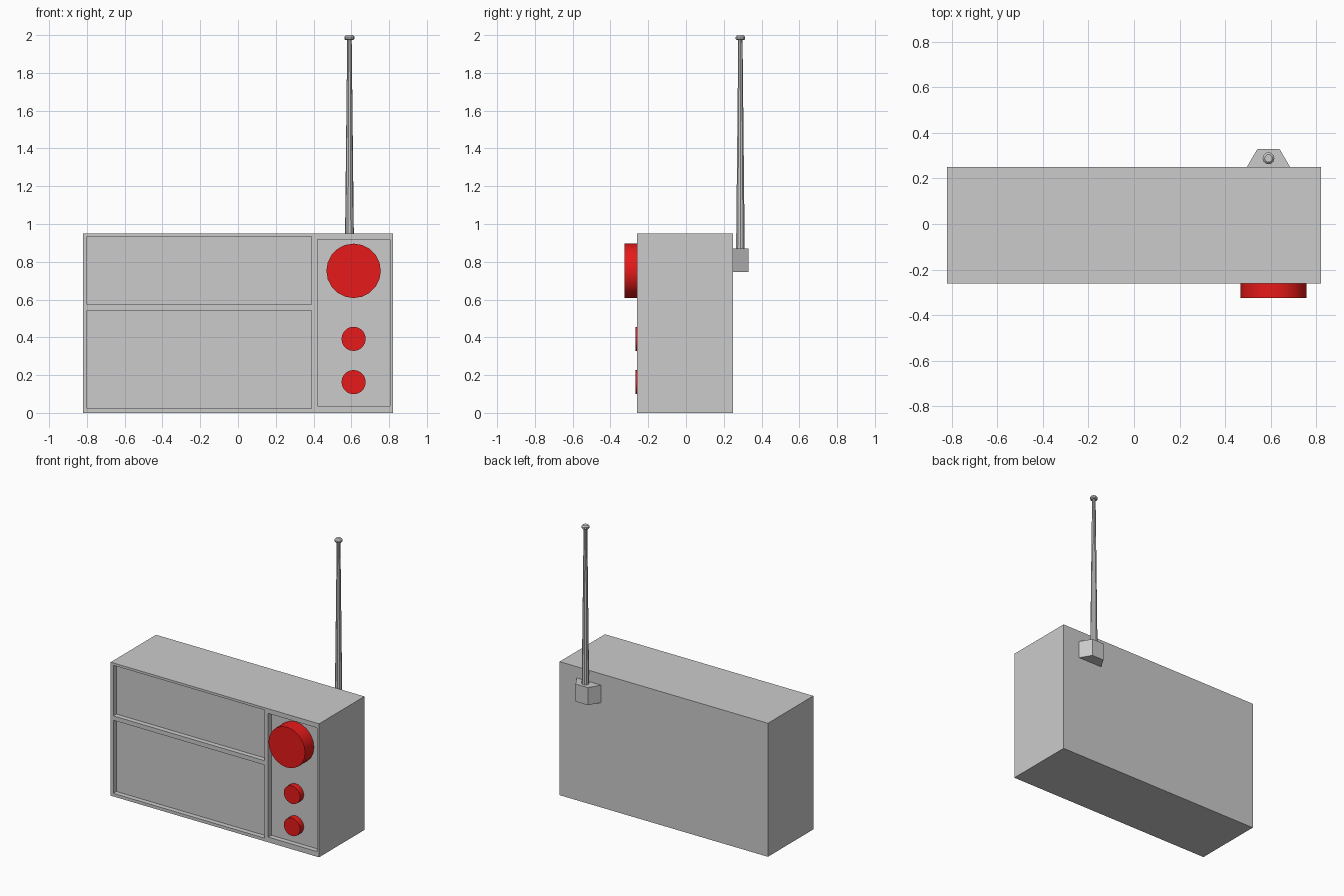
import bpy, bmesh, math

if "Cube" in bpy.data.objects:
    bpy.data.objects.remove(bpy.data.objects["Cube"])

FRONT, BACK, RECESS = -0.26, 0.25, -0.225


def make_object(name, bm, mat=None):
    bmesh.ops.recalc_face_normals(bm, faces=bm.faces)
    mesh = bpy.data.meshes.new(name)
    bm.to_mesh(mesh)
    bm.free()
    obj = bpy.data.objects.new(name, mesh)
    bpy.context.collection.objects.link(obj)
    if mat:
        mesh.materials.append(mat)
    return obj


def box(name, x0, x1, y0, y1, z0, z1):
    bm = bmesh.new()
    bmesh.ops.create_cube(bm, size=1)
    for v in bm.verts:
        v.co.x = x1 if v.co.x > 0 else x0
        v.co.y = y1 if v.co.y > 0 else y0
        v.co.z = z1 if v.co.z > 0 else z0
    return make_object(name, bm)


def smooth(obj, angle=40):
    bpy.ops.object.select_all(action='DESELECT')
    obj.select_set(True)
    bpy.context.view_layer.objects.active = obj
    bpy.ops.object.shade_smooth_by_angle(angle=math.radians(angle))


def knob(name, x, z, radius, y_front, sides, mat):
    bpy.ops.mesh.primitive_cylinder_add(
        vertices=sides, radius=radius, depth=RECESS - y_front,
        location=(x, (RECESS + y_front) / 2, z), rotation=(math.pi / 2, 0, 0))
    obj = bpy.context.object
    obj.name = name
    obj.data.materials.append(mat)
    smooth(obj)


# Case with three recessed front panels
case = box("case", -0.82, 0.82, FRONT, BACK, 0, 0.95)
panels = {
    "dial_recess": (-0.80, 0.39, 0.573, 0.933),
    "speaker_recess": (-0.80, 0.39, 0.022, 0.542),
    "control_recess": (0.42, 0.805, 0.037, 0.917),
}
for name, (x0, x1, z0, z1) in panels.items():
    cutter = box(name, x0, x1, FRONT - 0.1, RECESS, z0, z1)
    cutter.hide_render = True
    mod = case.modifiers.new(name, 'BOOLEAN')
    mod.operation = 'DIFFERENCE'
    mod.solver = 'EXACT'
    mod.object = cutter
    bpy.context.view_layer.objects.active = case
    bpy.ops.object.modifier_apply(modifier=name)
    bpy.data.objects.remove(cutter)

# Red knobs
red = bpy.data.materials.new("red")
red.diffuse_color = (0.8, 0.01, 0.01, 1)
red.use_nodes = True
red.node_tree.nodes["Principled BSDF"].inputs["Base Color"].default_value = red.diffuse_color
knob("tuning_knob", 0.612, 0.752, 0.144, -0.325, 20, red)
knob("upper_knob", 0.612, 0.392, 0.064, -0.268, 20, red)
knob("lower_knob", 0.612, 0.163, 0.064, -0.268, 20, red)

# Antenna bracket on the back, tapered in plan
bm = bmesh.new()
plan = [(0.495, BACK), (0.685, BACK), (0.638, 0.33), (0.542, 0.33)]
base = bm.faces.new([bm.verts.new((x, y, 0.745)) for x, y in plan])
top = bmesh.ops.extrude_face_region(bm, geom=[base])["geom"]
bmesh.ops.translate(bm, vec=(0, 0, 0.125),
                    verts=[g for g in top if isinstance(g, bmesh.types.BMVert)])
make_object("antenna_bracket", bm)

# Tapered antenna with a chamfered tip, spun from rings of (radius, height)
profile = [(0.024, 0.87), (0.012, 1.973), (0.02, 1.973),
           (0.026, 1.979), (0.026, 1.991), (0.017, 2.0)]
SIDES = 10
bm = bmesh.new()
rings = [[bm.verts.new((0.59 + r * math.cos(2 * math.pi * i / SIDES),
                        0.288 + r * math.sin(2 * math.pi * i / SIDES), z))
          for i in range(SIDES)] for r, z in profile]
for a, b in zip(rings, rings[1:]):
    for i in range(SIDES):
        j = (i + 1) % SIDES
        bm.faces.new((a[i], a[j], b[j], b[i]))
bm.faces.new(rings[0])
bm.faces.new(rings[-1])
make_object("antenna", bm)
